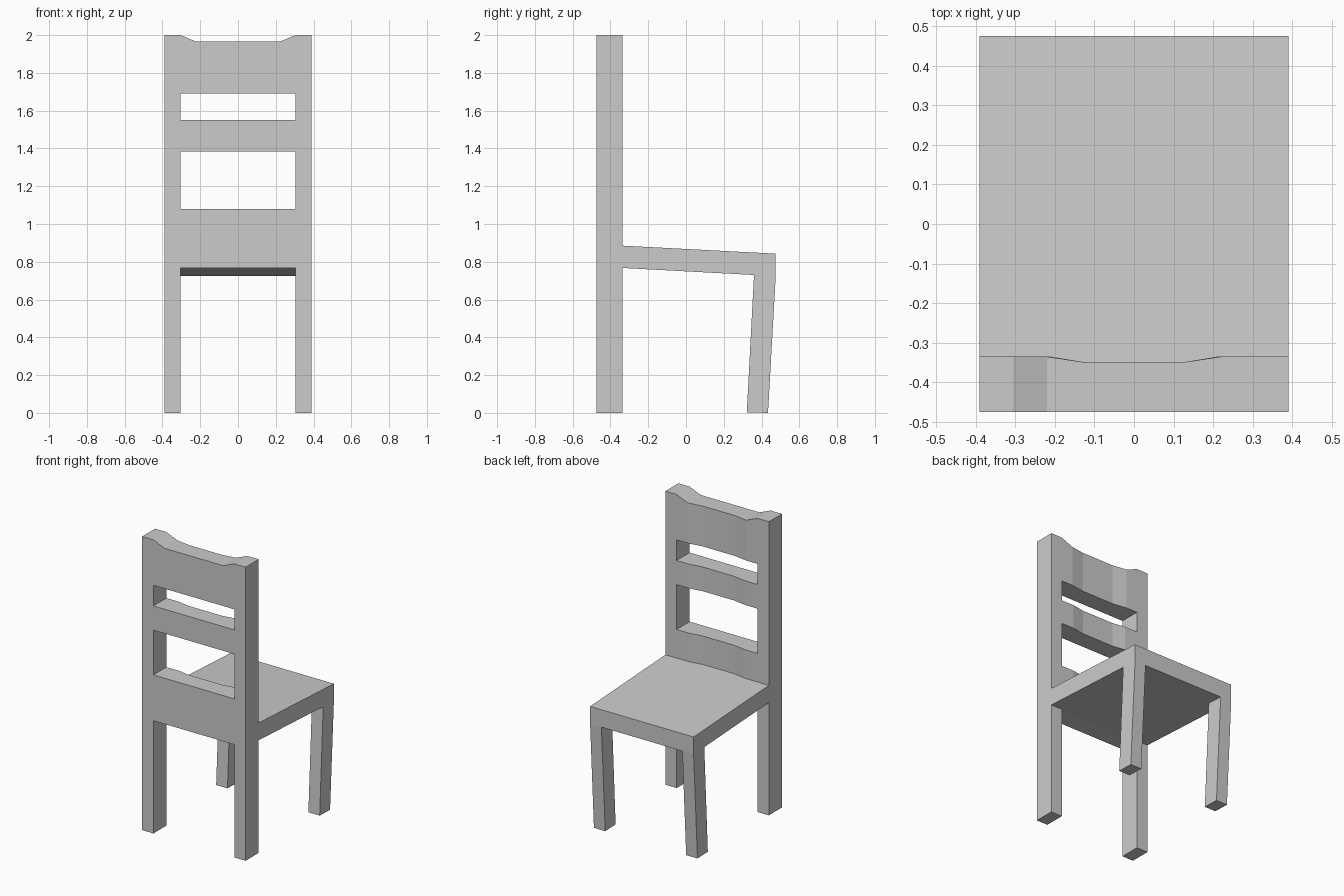
import bpy

if "Cube" in bpy.data.objects:
    bpy.data.objects.remove(bpy.data.objects["Cube"])


def prism(name, points, axis, lo, hi):
    """Extrude a 2D outline along x (points are y,z) or z (points are x,y)."""
    def place(p, d):
        return (d, p[0], p[1]) if axis == 'x' else (p[0], p[1], d)
    n = len(points)
    verts = [place(p, lo) for p in points] + [place(p, hi) for p in points]
    faces = [tuple(reversed(range(n))), tuple(range(n, 2 * n))]
    faces += [(i, (i + 1) % n, n + (i + 1) % n, n + i) for i in range(n)]
    mesh = bpy.data.meshes.new(name)
    mesh.from_pydata(verts, [], faces)
    obj = bpy.data.objects.new(name, mesh)
    bpy.context.collection.objects.link(obj)
    return obj


W, INNER = 0.39, 0.305
BACK, FRONT, HOLLOW = -0.475, -0.335, -0.35

# Straight back posts and slanted front legs, one of each per side
post = [(BACK, 0), (FRONT, 0), (FRONT, 2), (BACK, 2)]
leg = [(0.322, 0.003), (0.434, 0), (0.475, 0.724), (0.36, 0.73)]
for side, lo, hi in (("left", -W, -INNER), ("right", INNER, W)):
    prism("back_post_" + side, post, 'x', lo, hi)
    prism("front_leg_" + side, leg, 'x', lo, hi)

# Seat sloping gently down toward the free edge
seat = [(HOLLOW, 0.768), (0.475, 0.724), (0.475, 0.843), (HOLLOW, 0.886)]
prism("seat", seat, 'x', -W, W)

# Back rails, flat behind and hollowed on the sitter's side
rail = [(-INNER, BACK), (INNER, BACK), (INNER, FRONT), (0.21, FRONT),
        (0.12, HOLLOW), (-0.12, HOLLOW), (-0.21, FRONT), (-INNER, FRONT)]
prism("lower_back_rail", rail, 'z', 0.768, 1.08)
prism("middle_back_rail", rail, 'z', 1.55, 1.385)

# Top rail has extra points where its upper edge dips
top = [(-INNER, BACK), (-0.22, BACK), (0.22, BACK), (INNER, BACK),
       (INNER, FRONT), (0.22, FRONT), (0.12, HOLLOW),
       (-0.12, HOLLOW), (-0.22, FRONT), (-INNER, FRONT)]
crest = prism("top_back_rail", top, 'z', 1.69, 2.0)
for v in crest.data.vertices:
    if v.co.z > 1.9 and abs(v.co.x) < 0.25:
        v.co.z = 1.965

# Split the crest's bent cap into planar faces, and make all normals consistent
import bmesh
for obj in bpy.context.collection.objects:
    bm = bmesh.new()
    bm.from_mesh(obj.data)
    if obj == crest:
        cap = next(f for f in bm.faces if len(f.verts) == 10 and f.calc_center_median().z > 1.8)
        for s in (-1, 1):
            pair = [v for v in bm.verts if v.co.z > 1.9 and abs(v.co.x - s * 0.22) < 0.01]
            bmesh.ops.connect_verts(bm, verts=pair)
    bmesh.ops.recalc_face_normals(bm, faces=bm.faces)
    bm.to_mesh(obj.data)
    bm.free()
